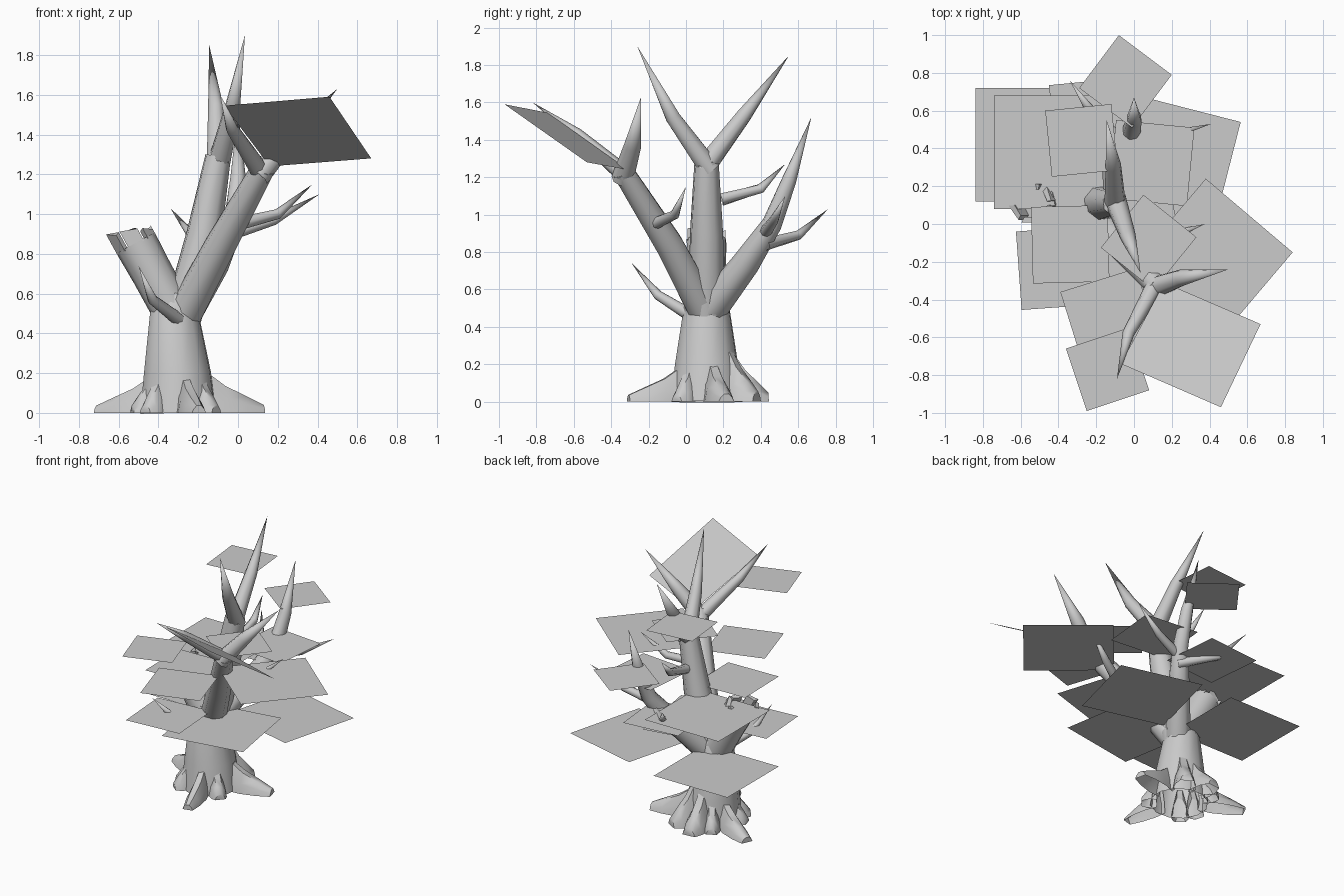
import bpy, bmesh, math
from mathutils import Vector

if "Cube" in bpy.data.objects:
    bpy.data.objects.remove(bpy.data.objects["Cube"], do_unlink=True)

grey = bpy.data.materials.new("plain_grey")
grey.use_nodes = True
colour = (0.6, 0.6, 0.6, 1)
grey.diffuse_color = colour
grey.node_tree.nodes["Principled BSDF"].inputs["Base Color"].default_value = colour


def finish(bm, name, smooth=False):
    mesh = bpy.data.meshes.new(name)
    bm.to_mesh(mesh)
    bm.free()
    mesh.materials.append(grey)
    obj = bpy.data.objects.new(name, mesh)
    bpy.context.collection.objects.link(obj)
    if smooth:
        bpy.ops.object.select_all(action='DESELECT')
        obj.select_set(True)
        bpy.context.view_layer.objects.active = obj
        bpy.ops.object.shade_smooth_by_angle(angle=math.radians(50))
    return obj


def tube(name, path, sides=8):
    """Tapered open-ended limb through (x, y, z, radius) points; zero radius makes a tip."""
    bm = bmesh.new()
    pts = [Vector(p[:3]) for p in path]
    rings = []
    for i, p in enumerate(pts):
        t = (pts[min(i + 1, len(pts) - 1)] - pts[max(i - 1, 0)]).normalized()
        a = Vector((0.3, 0.9, 0.2))
        a = (a - t * a.dot(t)).normalized()
        b = t.cross(a)
        r = path[i][3]
        if r == 0:
            rings.append([bm.verts.new(p)] * sides)
        else:
            rings.append([bm.verts.new(p + r * (a * math.cos(k * math.tau / sides)
                                                + b * math.sin(k * math.tau / sides)))
                          for k in range(sides)])
    for lo, hi in zip(rings, rings[1:]):
        for k in range(sides):
            n = (k + 1) % sides
            bm.faces.new(list(dict.fromkeys([lo[k], lo[n], hi[n], hi[k]])))
    if path[-1][3] > 0:
        bm.faces.new(rings[-1])
    bmesh.ops.recalc_face_normals(bm, faces=bm.faces)
    return finish(bm, name, True)


def root(name, deg, reach, height, width):
    """Buttress root: a ridge that falls from the trunk to a blunt toe, open underneath."""
    out = Vector((math.cos(math.radians(deg)), math.sin(math.radians(deg)), 0))
    side = Vector((-out.y, out.x, 0))
    bm = bmesh.new()
    rows = []
    for along, h, w in ((0, 1, .8), (.3, .68, 1), (.68, .42, .9), (1, .2, .6)):
        centre = Vector((-.3, .11, 0)) + out * (.15 + (reach - .15) * along)
        half = width * w / 2
        top = height * h
        rows.append([bm.verts.new(centre + side * half * s + Vector((0, 0, top * z)))
                     for s, z in ((-1, 0), (-.8, .5), (-.35, 1), (.35, 1), (.8, .5), (1, 0))])
    for lo, hi in zip(rows, rows[1:]):
        for k in range(5):
            bm.faces.new([lo[k], lo[k + 1], hi[k + 1], hi[k]])
    bm.faces.new(rows[-1])
    bmesh.ops.recalc_face_normals(bm, faces=bm.faces)
    return finish(bm, name, True)


def sheet(name, corners):
    bm = bmesh.new()
    bm.faces.new([bm.verts.new(c) for c in corners])
    bm.normal_update()
    for f in bm.faces:
        if f.normal.z < 0:
            f.normal_flip()
    return finish(bm, name)


def leaf(name, a, b, z):
    """Flat square leaf card, with one edge from a to b."""
    dx, dy = b[0] - a[0], b[1] - a[1]
    return sheet(name, [(*a, z), (*b, z), (b[0] + dy, b[1] - dx, z), (a[0] + dy, a[1] - dx, z)])


# Trunk
tube("trunk", [(-.3, .11, 0, .195), (-.305, .11, .2, .172), (-.32, .11, .5, .125),
               (-.3, .11, .6, .09)], 12)

# Main limbs and their pointed forks
tube("front_limb", [(-.28, .1, .48, .09), (-.09, -.09, .84, .08), (.13, -.34, 1.235, .06)])
tube("front_fork_left", [(.1, -.34, 1.19, .06), (.25, -.285, 1.37, .046), (.5, -.24, 1.63, 0)])
tube("front_fork_right", [(.12, -.31, 1.2, .05), (-.03, -.58, 1.43, .032), (-.09, -.82, 1.6, 0)])
tube("middle_limb", [(-.28, .11, .48, .1), (-.17, .11, .9, .092), (-.1, .11, 1.29, .067)])
tube("middle_fork_front", [(-.1, .13, 1.24, .06), (-.03, -.07, 1.52, .042), (.035, -.26, 1.9, 0)])
tube("middle_fork_back", [(-.1, .09, 1.24, .06), (-.11, .31, 1.53, .042), (-.145, .55, 1.85, 0)])
tube("back_limb", [(-.28, .12, .48, .09), (-.12, .32, .74, .075), (-.02, .46, .95, .055),
                   (0, .55, 1.18, .042), (0, .67, 1.52, 0)])

# Broken limb with a splintered rim
tube("broken_limb", [(-.32, .11, .5, .105), (-.43, .11, .7, .105), (-.515, .11, .855, .11)], 10)
axis = Vector((-.48, 0, .87)).normalized()
side = Vector((0, 1, 0))
across = side.cross(axis)
for i, height in enumerate((.03, .02, .03, .07, .09, .03)):
    angle = i * math.tau / 6
    bm = bmesh.new()
    foot = []
    for turn in (-.4, .4):
        out = side * math.cos(angle + turn) + across * math.sin(angle + turn)
        foot += [out * .11, out * .08]
    low = [bm.verts.new(Vector((-.51, .11, .845)) + foot[k]) for k in (0, 1, 3, 2)]
    high = [bm.verts.new(v.co + axis * (height + .01 * k)) for k, v in enumerate(low)]
    bm.faces.new(low)
    bm.faces.new(high)
    for k in range(4):
        n = (k + 1) % 4
        bm.faces.new([low[k], low[n], high[n], high[k]])
    bmesh.ops.recalc_face_normals(bm, faces=bm.faces)
    finish(bm, f"splinter_{i + 1}")

# Twigs
twigs = [((-.04, .42, .9), (.18, .47, .97), (.41, .53, 1.1)),
         ((0, -.17, .95), (.2, -.06, 1.0), (.375, 0, 1.15)),
         ((-.03, .42, .84), (-.23, .6, .89), (-.34, .76, 1.03)),
         ((-.13, .19, 1.08), (-.15, .4, 1.14), (-.17, .53, 1.27)),
         ((-.3, .01, .47), (-.43, -.15, .57), (-.5, -.29, .74))]
for i, (a, b, c) in enumerate(twigs):
    tube(f"twig_{i + 1}", [(*a, .034), (*b, .026), (*c, 0)], 8)

# Spreading roots: direction in degrees, reach, height on the trunk, width
roots = [(14, .44, .2, .14), (-76, .43, .18, .12), (155, .45, .18, .14),
         (-132, .25, .19, .12), (-40, .25, .19, .12), (60, .31, .27, .15),
         (95, .33, .25, .16), (122, .27, .2, .12), (195, .24, .18, .12)]
for i, (deg, reach, height, width) in enumerate(roots):
    root(f"root_{i + 1}", deg, reach, height, width)

# Horizontal leaf cards
leaves = [((-.08, 1.0), (.2, .79), 1.215), ((-.84, .72), (-.24, .72), .525),
          ((-.74, .68), (-.14, .68), .895), ((-.47, .6), (-.12, .635), 1.53),
          ((-.45, .735), (-.03, .775), .88), ((-.02, .69), (.565, .54), .555),
          ((-.095, .55), (.32, .51), 1.05), ((.38, .24), (.84, -.15), 1.065),
          ((.05, .155), (.33, -.07), 1.215), ((-.625, -.04), (-.21, -.01), .61),
          ((-.545, .09), (-.14, .1), .94), ((-.39, -.36), (.01, -.235), 1.015),
          ((-.36, -.66), (-.03, -.55), 1.375), ((-.405, .14), (.185, .24), .57)]
for i, (a, b, z) in enumerate(leaves):
    leaf(f"leaf_card_{i + 1}", a, b, z)

# Tilted leaf card at the front
sheet("tilted_leaf_card", [(-.07, -.74, 1.545), (.46, -.97, 1.59), (.67, -.53, 1.28), (.16, -.31, 1.24)])
